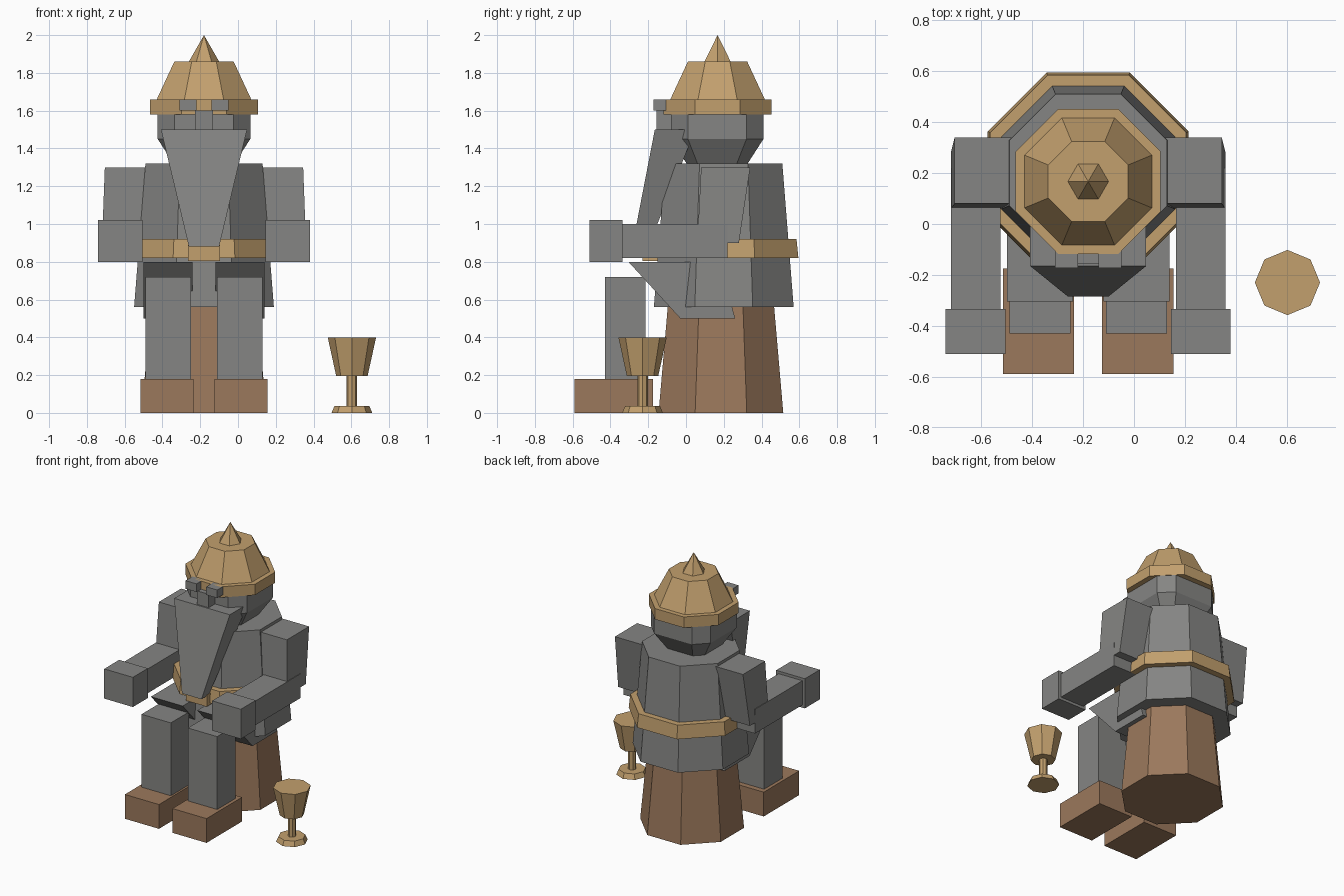
import bpy
import bmesh
from math import pi, cos, sin

if "Cube" in bpy.data.objects:
    bpy.data.objects.remove(bpy.data.objects["Cube"], do_unlink=True)

CX = -0.18  # middle of the seated figure


def material(name, rgb):
    mat = bpy.data.materials.new(name)
    mat.use_nodes = True
    mat.diffuse_color = (*rgb, 1)
    mat.node_tree.nodes["Principled BSDF"].inputs["Base Color"].default_value = (*rgb, 1)
    return mat


GREY = material("stone_grey", (0.235, 0.235, 0.228))
GOLD = material("brass_gold", (0.54, 0.35, 0.155))
BROWN = material("wood_brown", (0.33, 0.19, 0.107))


def loft(name, mat, rings):
    """Join rings of points, bottom to top, and cap both ends."""
    bm = bmesh.new()
    loops = [[bm.verts.new(p) for p in ring] for ring in rings]
    n = len(loops[0])
    for low, high in zip(loops, loops[1:]):
        for i in range(n):
            j = (i + 1) % n
            bm.faces.new((low[i], low[j], high[j], high[i]))
    bm.faces.new(loops[0][::-1])
    bm.faces.new(loops[-1])
    bmesh.ops.remove_doubles(bm, verts=bm.verts, dist=0.0005)
    bmesh.ops.recalc_face_normals(bm, faces=bm.faces)
    mesh = bpy.data.meshes.new(name)
    bm.to_mesh(mesh)
    bm.free()
    mesh.materials.append(mat)
    obj = bpy.data.objects.new(name, mesh)
    bpy.context.collection.objects.link(obj)
    return obj


def turned(name, mat, center, profile, sides=8, flat=True):
    """Many-sided turned part; with flat, radii reach the flats that face the axes."""
    scale = 1 / cos(pi / sides) if flat else 1
    start = pi / sides if flat else 0
    angles = [start + 2 * pi * i / sides for i in range(sides)]
    return loft(name, mat, [[(center[0] + r * scale * cos(a), center[1] + r * scale * sin(a), z)
                             for a in angles] for z, r in profile])


def block(name, mat, x, y, z, top_x=None, top_y=None):
    """Box, optionally with a different extent at its top."""
    def ring(xs, ys, h):
        return [(xs[0], ys[0], h), (xs[1], ys[0], h), (xs[1], ys[1], h), (xs[0], ys[1], h)]
    return loft(name, mat, [ring(x, y, z[0]), ring(top_x or x, top_y or y, z[1])])


def centred(half):
    return (CX - half, CX + half)


# Seat and body
turned("stump_seat", BROWN, (CX, 0.185), [(0, 0.33), (0.58, 0.28)])
turned("tunic", GREY, (CX, 0.2), [(0.56, 0.37), (1.32, 0.31)])
turned("belt", GOLD, (CX, 0.2), [(0.82, 0.395), (0.92, 0.385)])
block("buckle", GOLD, centred(0.085), (-0.23, -0.15), (0.805, 0.89))

# Head: a box with cut corners that narrows to the jaw
def head_ring(z, wide, cut):
    return [(CX + x, 0.165 + y, z) for x, y in (
        (wide, -cut), (wide, cut), (cut, wide), (-cut, wide),
        (-wide, cut), (-wide, -cut), (-cut, -wide), (cut, -wide))]


loft("head", GREY, [head_ring(1.31, 0.155, 0.1), head_ring(1.45, 0.245, 0.155),
                    head_ring(1.62, 0.245, 0.155)])
block("beard", GREY, centred(0.08), (-0.285, -0.2), (0.88, 1.5),
      centred(0.228), (-0.165, 0.05))
block("nose", GREY, centred(0.048), (-0.155, -0.06), (1.47, 1.6))

# Helmet
HAT = (CX, 0.167)
turned("helmet_brim", GOLD, HAT, [(1.58, 0.285), (1.66, 0.285)])
turned("helmet_dome", GOLD, HAT, [(1.66, 0.25), (1.86, 0.157)])
turned("helmet_spike", GOLD, HAT, [(1.86, 0.08), (2.0, 0)], sides=6, flat=False)

# Paired limbs
for side, s in (("left", 1), ("right", -1)):
    def span(a, b):
        return (CX + s * a, CX + s * b)

    block(side + "_brow", GREY, span(0.04, 0.13), (-0.172, -0.09), (1.6, 1.66))
    block(side + "_upper_arm", GREY, span(0.3, 0.54), (0.06, 0.28), (0.9, 1.3),
          span(0.3, 0.525), (0.08, 0.34))
    block(side + "_forearm", GREY, span(0.345, 0.54), (-0.34, 0.22), (0.82, 1.0))
    block(side + "_hand", GREY, span(0.325, 0.56), (-0.51, -0.335), (0.8, 1.02))
    block(side + "_thigh", GREY, span(0.06, 0.32), (-0.03, 0.26), (0.5, 0.8),
          top_y=(-0.305, 0.18))
    block(side + "_shin", GREY, span(0.07, 0.31), (-0.43, -0.215), (0.17, 0.72))
    block(side + "_boot", BROWN, span(0.055, 0.335), (-0.59, -0.175), (0, 0.18))

# Goblet on the ground
CUP = (0.603, -0.23)
turned("goblet_foot", GOLD, CUP, [(0, 0.108), (0.037, 0.092)], flat=False)
turned("goblet_stem", GOLD, CUP, [(0.03, 0.028), (0.2, 0.028)], flat=False)
turned("goblet_cup", GOLD, CUP, [(0.195, 0.083), (0.4, 0.128)], flat=False)
